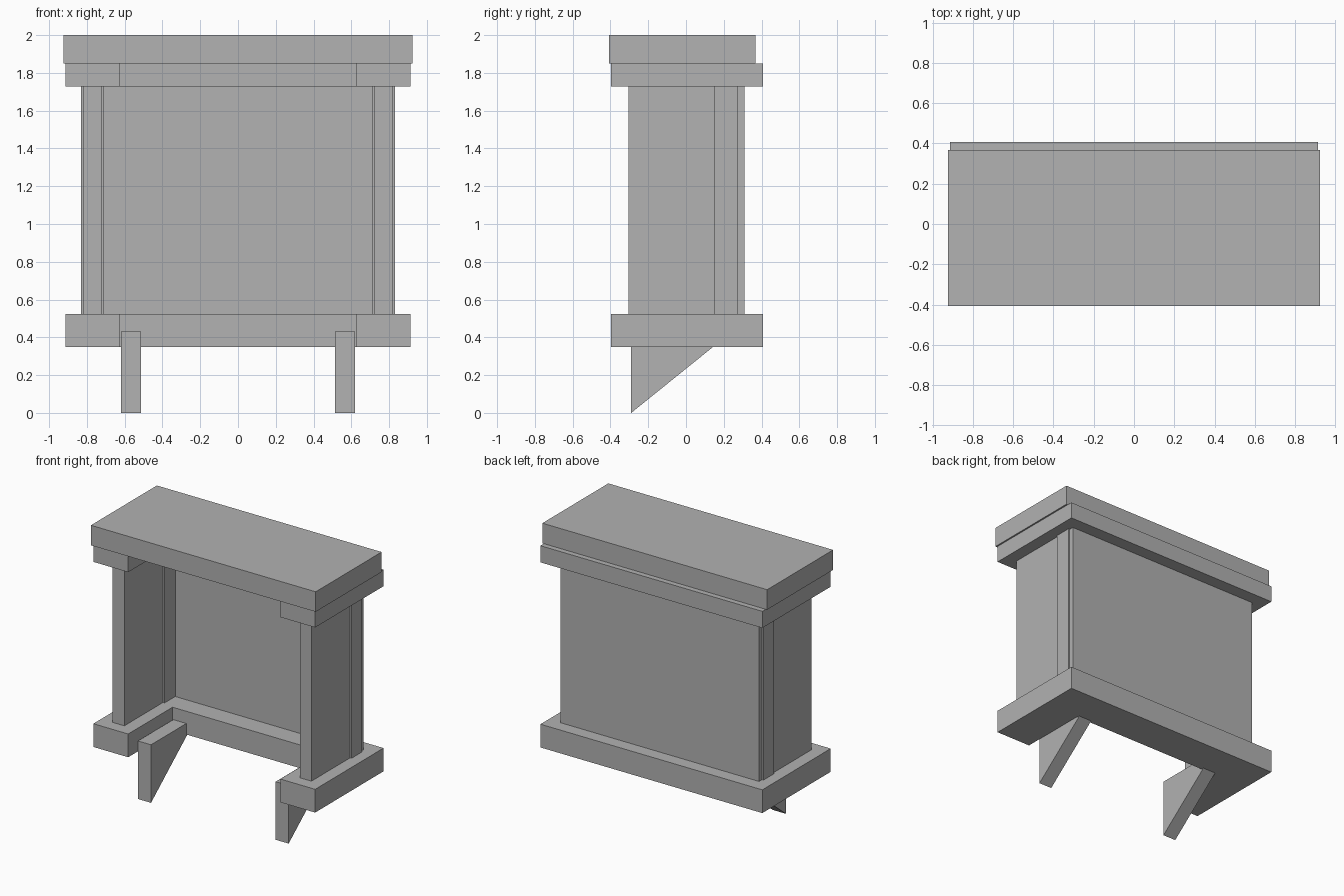
import bpy

cube = bpy.data.objects.get("Cube")
if cube:
    bpy.data.objects.remove(cube, do_unlink=True)

grey = bpy.data.materials.new("plain grey")
grey.use_nodes = True
grey.diffuse_color = (0.445, 0.445, 0.445, 1)
grey.node_tree.nodes["Principled BSDF"].inputs["Base Color"].default_value = grey.diffuse_color


def prism(name, outline, low, high, place):
    """Extrude a flat outline from low to high; place maps (a, b, t) to x, y, z."""
    n = len(outline)
    verts = [place(a, b, t) for t in (low, high) for a, b in outline]
    faces = [list(range(n))[::-1], list(range(n, 2 * n))]
    faces += [(i, (i + 1) % n, n + (i + 1) % n, n + i) for i in range(n)]
    mesh = bpy.data.meshes.new(name)
    mesh.from_pydata(verts, [], faces)
    mesh.materials.append(grey)
    obj = bpy.data.objects.new(name, mesh)
    bpy.context.collection.objects.link(obj)
    return obj


def upright(name, outline, low, high):
    return prism(name, outline, low, high, lambda a, b, t: (a, b, t))


def box(name, x0, x1, y0, y1, z0, z1):
    return upright(name, [(x0, y0), (x1, y0), (x1, y1), (x0, y1)], z0, z1)


FLOOR, CEILING = 0.523, 1.727   # space between the two frames
TOP_JOINT = 1.851

# Slab on top
box("top_slab", -0.925, 0.925, -0.408, 0.367, TOP_JOINT, 2.0)

# U-shaped frames, open towards the front
W, OPEN, FRONT, INNER, BACK = 0.913, 0.626, -0.397, 0.125, 0.407
u_outline = [(-W, FRONT), (-OPEN, FRONT), (-OPEN, INNER), (OPEN, INNER),
             (OPEN, FRONT), (W, FRONT), (W, BACK), (-W, BACK)]
upright("lower_frame", u_outline, 0.35, FLOOR)
upright("upper_frame", u_outline, CEILING, TOP_JOINT)

# Back wall
box("back_panel", -0.818, 0.818, 0.275, 0.31, FLOOR, CEILING)

# Side walls, rear posts and wedge brackets on both sides
wedge = [(-0.29, 0), (0.246, 0.432), (-0.29, 0.432)]
for side, s in (("left", 1), ("right", -1)):
    def pair(inner, outer):
        return sorted((s * inner, s * outer))
    box(side + "_side_panel", *pair(0.722, 0.818), -0.305, 0.15, FLOOR, CEILING)
    box(side + "_rear_post", *pair(0.709, 0.83), 0.15, 0.275, FLOOR, CEILING)
    prism(side + "_bracket", wedge, *pair(0.513, 0.62), lambda a, b, t: (t, a, b))
